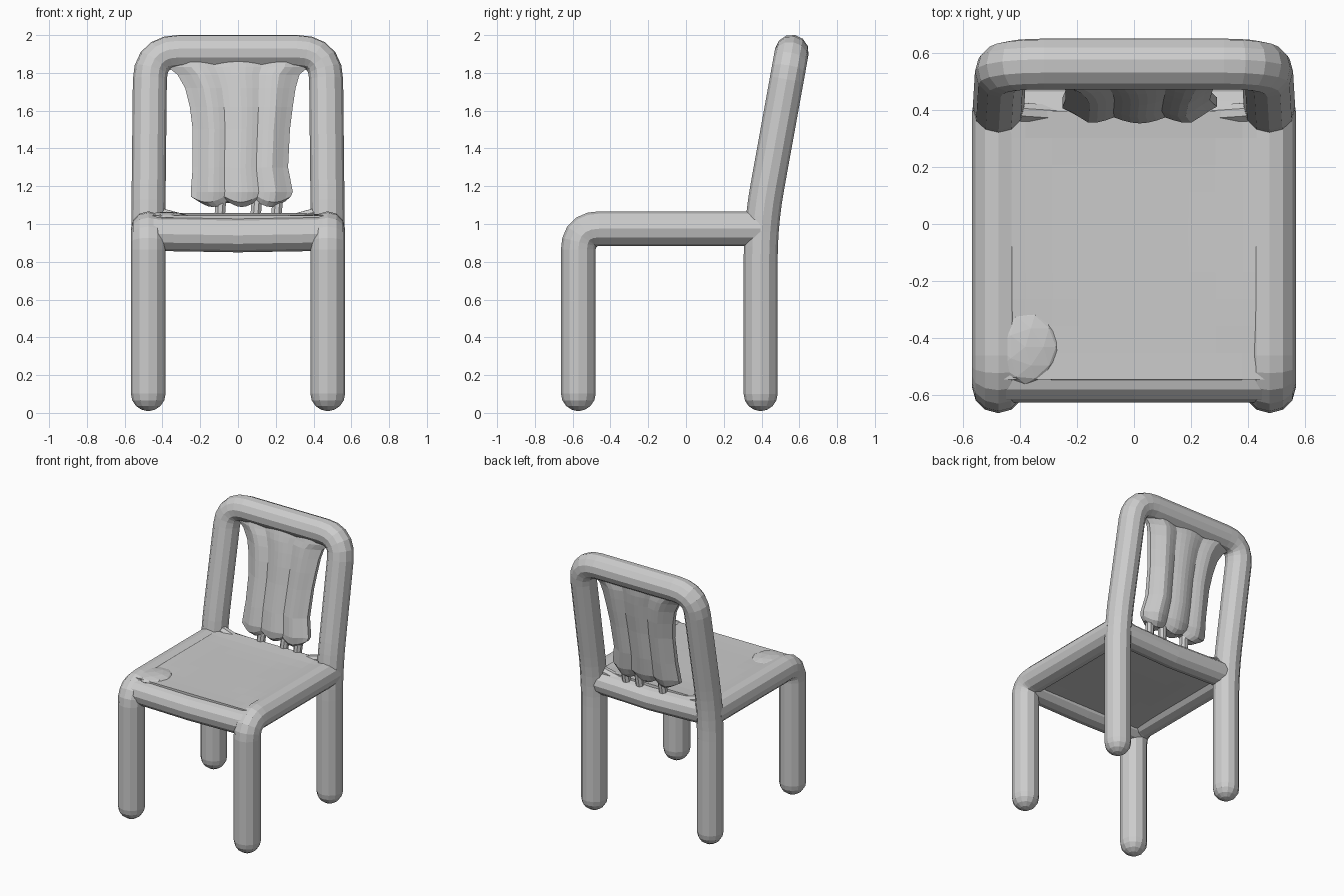
import bpy, bmesh
from math import sin, cos, pi
from mathutils import Vector

cube = bpy.data.objects.get("Cube")
if cube:
    bpy.data.objects.remove(cube, do_unlink=True)

GREY = (0.6, 0.6, 0.6, 1)
grey = bpy.data.materials.new("light_grey")
grey.use_nodes = True
grey.diffuse_color = GREY
grey.node_tree.nodes["Principled BSDF"].inputs["Base Color"].default_value = GREY


def finish(name, bm):
    bmesh.ops.recalc_face_normals(bm, faces=bm.faces)
    mesh = bpy.data.meshes.new(name)
    bm.to_mesh(mesh)
    bm.free()
    mesh.materials.append(grey)
    obj = bpy.data.objects.new(name, mesh)
    bpy.context.collection.objects.link(obj)
    return obj


def loft(name, rings):
    """Skin a list of equally long closed rings and cap both ends."""
    bm = bmesh.new()
    rows = [[bm.verts.new(p) for p in ring] for ring in rings]
    n = len(rows[0])
    for a, b in zip(rows, rows[1:]):
        for i in range(n):
            j = (i + 1) % n
            bm.faces.new((a[i], a[j], b[j], b[i]))
    bm.faces.new(rows[0])
    bm.faces.new(rows[-1])
    return finish(name, bm)


def rounded(corners, trims, steps=5):
    """Replace the inner corners of a polyline by smooth bends."""
    pts = [Vector(c) for c in corners]
    path = [pts[0]]
    for a, p, b, t in zip(pts, pts[1:], pts[2:], trims):
        s = p + (a - p).normalized() * t
        e = p + (b - p).normalized() * t
        for k in range(steps + 1):
            u = k / steps
            path.append(s * (1 - u) ** 2 + p * 2 * u * (1 - u) + e * u * u)
    return path + [pts[-1]]


def tube(name, path, r, dome_start=False, dome_end=False, sides=12):
    """Sweep a circle along a path, with optional domed ends."""
    pts = [(Vector(p), 1.0) for p in path]
    arc = [k * pi / 8 for k in range(1, 4)]
    if dome_start:
        d = (pts[0][0] - pts[1][0]).normalized() * r
        base = pts[0][0] - d
        pts[0:1] = [(base + d * sin(a), cos(a)) for a in [1.5] + arc[::-1] + [0]]
    if dome_end:
        d = (pts[-1][0] - pts[-2][0]).normalized() * r
        base = pts[-1][0] - d
        pts[-1:] = [(base + d * sin(a), cos(a)) for a in [0] + arc + [1.5]]
    rings, old, normal = [], None, None
    for i, (p, f) in enumerate(pts):
        before = pts[max(i - 1, 0)][0]
        after = pts[min(i + 1, len(pts) - 1)][0]
        t = (after - before).normalized()
        if old is None:
            normal = t.orthogonal().normalized()
        else:
            normal = old.rotation_difference(t) @ normal
        side = t.cross(normal)
        old = t
        rings.append([p + (normal * cos(2 * pi * (k + 0.5) / sides)
                           + side * sin(2 * pi * (k + 0.5) / sides)) * r * f
                      for k in range(sides)])
    return loft(name, rings)


LEG_X, FRONT, BACK = 0.475, -0.57, 0.395

# Front legs, each bending over into a side rail of the seat
for s, side in ((1, "left"), (-1, "right")):
    x = s * LEG_X
    path = rounded([(x, FRONT, 0.01), (x, FRONT, 0.975), (x, BACK, 0.975)], [0.11])
    tube(side + "_front_leg_and_rail", path, 0.092, dome_start=True)

# Back legs and backrest hoop in one continuous tube
hoop = [(-LEG_X, BACK, 0.01), (-LEG_X, BACK, 1.0), (-LEG_X + 0.01, 0.56, 1.912)]
hoop += [(-x, y, z) for x, y, z in reversed(hoop)]
tube("back_legs_and_hoop", rounded(hoop, [0.2, 0.15, 0.15, 0.2]), 0.09,
     dome_start=True, dome_end=True)

# Front and back seat rails
tube("front_rail", [(-LEG_X, -0.535, 0.948), (0, -0.535, 0.94), (LEG_X, -0.535, 0.948)], 0.09)
tube("back_rail", [(-LEG_X, 0.39, 0.97), (0, 0.39, 0.955), (LEG_X, 0.39, 0.97)], 0.085)

# Seat panel, slightly dished between the rails
bm = bmesh.new()
bmesh.ops.create_grid(bm, x_segments=10, y_segments=10, size=1)
for v in bm.verts:
    edge = max(abs(v.co.x), abs(v.co.y)) ** 4
    front_drop = 0.012 * max(0, -v.co.y) ** 3
    v.co = (v.co.x * 0.475, v.co.y * 0.47 - 0.075, 1.045 + 0.012 * edge - front_drop)
seat = finish("seat", bm)
thick = seat.modifiers.new("thickness", "SOLIDIFY")
thick.thickness = 0.13
thick.offset = -1

# Low creased lump on the right front corner of the seat
bm = bmesh.new()
bmesh.ops.create_icosphere(bm, subdivisions=2, radius=1)
for v in bm.verts:
    v.co = (v.co.x * 0.12 - 0.38, v.co.y * 0.13 - 0.43, v.co.z * 0.03 + 1.035)
finish("seat_lump", bm)


# Backrest panel: three merged vertical slats, flared at the top
def slat_y(z):
    return 0.415 + (z - 1.1) * 0.172


def panel_ring(z, left, right, depth, n=18):
    front, back = [], []
    for k in range(n + 1):
        u = k / n
        ripple = 0.72 + 0.28 * abs(sin(3 * pi * u))
        edge = min(1, 0.3 + 4 * min(u, 1 - u))
        d = depth * ripple * edge
        sag = 0.03 * (1 - abs(sin(3 * pi * u))) if z < 1.13 else 0
        x = left + (right - left) * u
        front.append((x, slat_y(z) - d, z + sag))
        back.append((x, slat_y(z) + d, z + sag))
    return front + back[::-1]


PROFILE = [(1.09, -0.21, 0.25, 0.03), (1.115, -0.25, 0.28, 0.06),
           (1.17, -0.25, 0.29, 0.075), (1.3, -0.24, 0.265, 0.075),
           (1.5, -0.24, 0.275, 0.07), (1.62, -0.255, 0.29, 0.07),
           (1.72, -0.28, 0.305, 0.068), (1.79, -0.32, 0.325, 0.065),
           (1.83, -0.37, 0.37, 0.06), (1.9, -0.39, 0.39, 0.05)]
loft("backrest_panel", [panel_ring(*row) for row in PROFILE])

# Small webs joining the panel and posts to the seat
for name, x in (("right_web", -0.1), ("middle_web", 0.09), ("left_web", 0.2)):
    tube(name, [(x, 0.4, 1.0), (x + 0.01, 0.415, 1.13)], 0.03, sides=8)
for s, side in ((1, "left"), (-1, "right")):
    tube(side + "_post_gusset", [(s * 0.22, 0.38, 1.0), (s * 0.44, 0.395, 1.06)], 0.035, sides=8)
